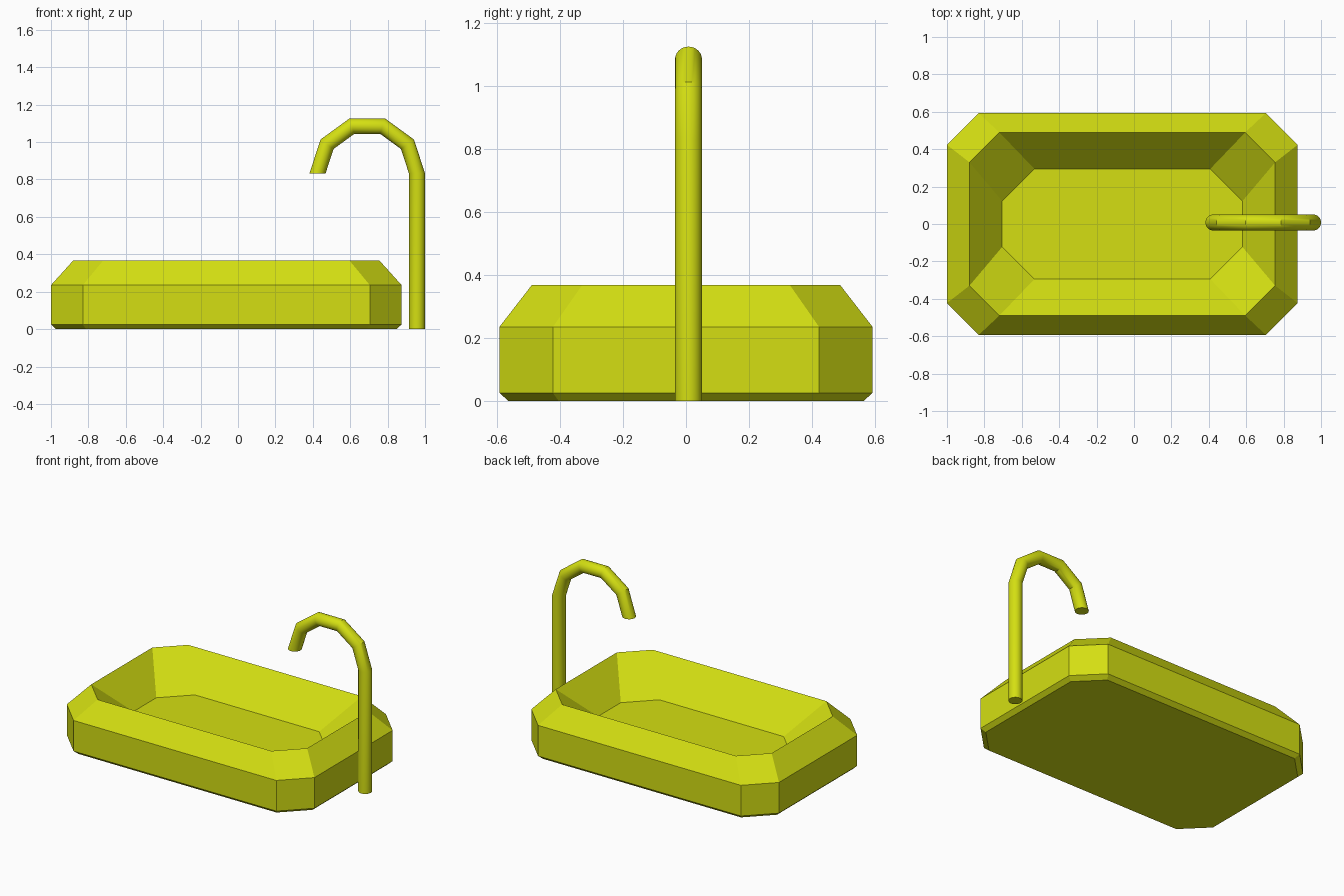
import bpy, bmesh, math

cube = bpy.data.objects.get("Cube")
if cube:
    bpy.data.objects.remove(cube, do_unlink=True)

# Single colour
COLOUR = (0.66, 0.74, 0.006, 1.0)
mat = bpy.data.materials.new("yellow_green")
mat.use_nodes = True
mat.diffuse_color = COLOUR
mat.node_tree.nodes["Principled BSDF"].inputs["Base Color"].default_value = COLOUR


def skin(name, rings):
    """Bridge a list of equal-length rings and cap both ends."""
    bm = bmesh.new()
    loops = [[bm.verts.new(p) for p in ring] for ring in rings]
    n = len(loops[0])
    for a, b in zip(loops, loops[1:]):
        for i in range(n):
            j = (i + 1) % n
            bm.faces.new((a[i], a[j], b[j], b[i]))
    bm.faces.new(loops[0][::-1])
    bm.faces.new(loops[-1])
    bmesh.ops.recalc_face_normals(bm, faces=bm.faces)
    mesh = bpy.data.meshes.new(name)
    bm.to_mesh(mesh)
    bm.free()
    mesh.materials.append(mat)
    obj = bpy.data.objects.new(name, mesh)
    bpy.context.collection.objects.link(obj)
    return obj


def octagon(hx, hy, cut, z, cx=-0.0625):
    """Rectangle with cut corners, counter-clockwise."""
    pts = [(hx, hy - cut), (hx - cut, hy), (cut - hx, hy), (-hx, hy - cut),
           (-hx, cut - hy), (cut - hx, -hy), (hx - cut, -hy), (hx, cut - hy)]
    return [(cx + x, y, z) for x, y in pts]


# Basin: base bevel, outer wall, sloped rim, then down to the inner floor
skin("basin", [
    octagon(0.91, 0.565, 0.16, 0.0),
    octagon(0.9375, 0.593, 0.17, 0.025),
    octagon(0.9375, 0.593, 0.17, 0.235),
    octagon(0.8175, 0.49, 0.16, 0.368),
    octagon(0.6425, 0.295, 0.172, 0.15),
])

# Tap: straight riser followed by a half-turn spout in five steps
R, BEND, SIDES, STEPS = 0.043, 0.266, 24, 5
CX, CY, CZ = 0.691, 0.008, 0.832


def pipe_ring(angle, z):
    ring = []
    for i in range(SIDES):
        t = math.tau * i / SIDES
        d = BEND + R * math.cos(t)
        ring.append((CX + d * math.cos(angle), CY + R * math.sin(t),
                     z + d * math.sin(angle)))
    return ring


rings = [pipe_ring(0, 0)]
rings += [pipe_ring(math.pi * k / STEPS, CZ) for k in range(STEPS + 1)]
tap = skin("tap", rings)

bpy.ops.object.select_all(action="DESELECT")
tap.select_set(True)
bpy.context.view_layer.objects.active = tap
bpy.ops.object.shade_smooth_by_angle(angle=math.radians(30))
